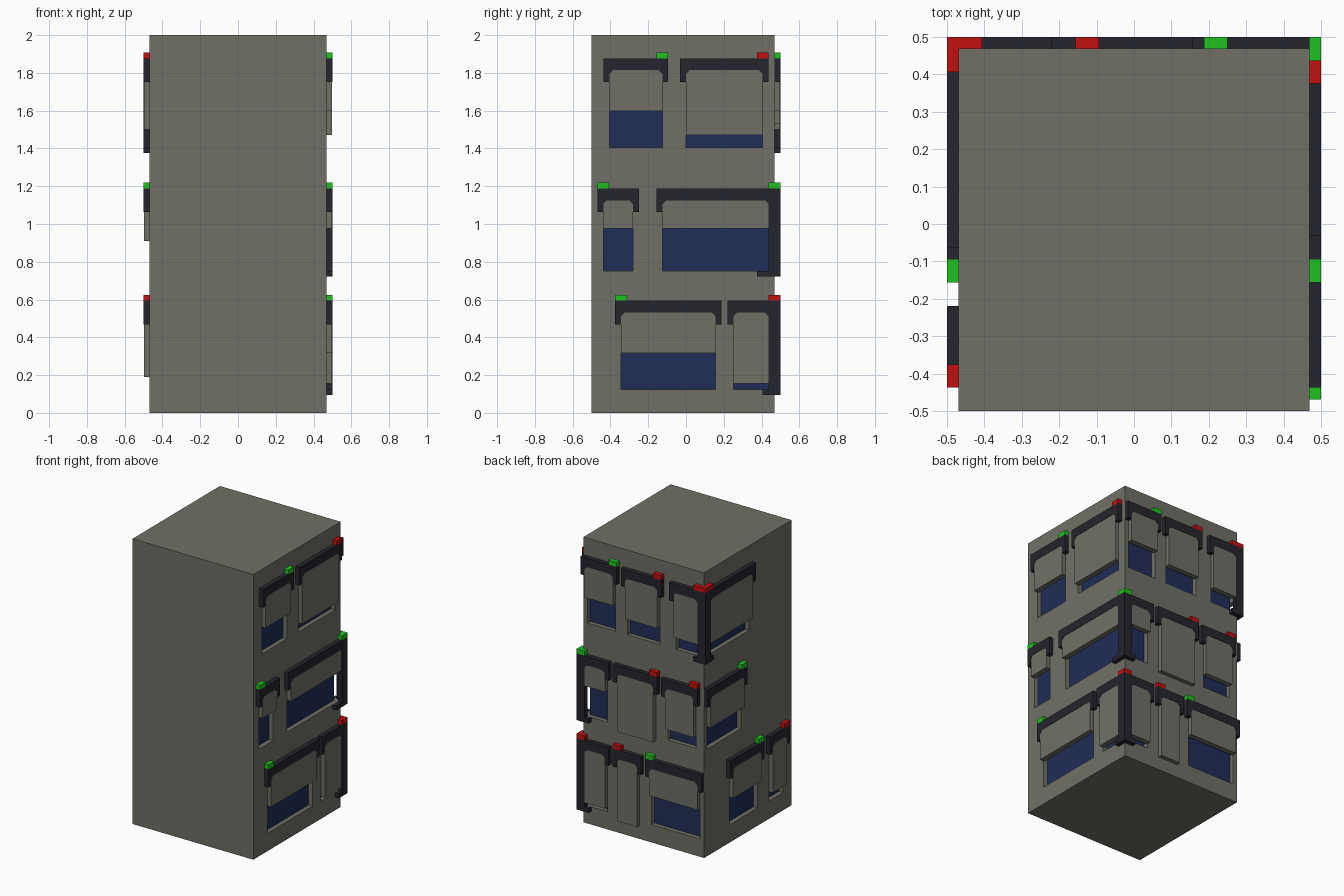
import bpy, bmesh

if "Cube" in bpy.data.objects:
    bpy.data.objects.remove(bpy.data.objects["Cube"])

T = 1 / 32            # one module: frame thickness and leg width
OUT = 0.5             # outer face of frames
WALL = OUT - T        # wall plane
GLASS = OUT - 2 * T   # recessed glass plane


def mat(name, r, g, b):
    m = bpy.data.materials.new(name)
    m.diffuse_color = (r, g, b, 1)
    m.use_nodes = True
    m.node_tree.nodes["Principled BSDF"].inputs["Base Color"].default_value = m.diffuse_color
    return m


GREY = mat("wall_grey", 0.163, 0.16, 0.135)
DARK = mat("frame_dark", 0.018, 0.018, 0.026)
BLUE = mat("glass_blue", 0.0145, 0.026, 0.095)
GREEN = mat("lamp_green", 0.013, 0.54, 0.015)
RED = mat("lamp_red", 0.54, 0.005, 0.005)


def place(side, u, d, z):
    """Position on a facade: u along the wall, d outward."""
    return {"right": (d, u, z), "left": (-d, u, z), "back": (u, d, z)}[side]


def prism(name, side, profile, d0, d1, material):
    """Extrude a (u, z) outline from depth d0 to d1."""
    bm = bmesh.new()
    lo, hi = [[bm.verts.new(place(side, u, d, z)) for u, z in profile] for d in (d0, d1)]
    bm.faces.new(lo)
    bm.faces.new(hi)
    n = len(profile)
    for i in range(n):
        j = (i + 1) % n
        bm.faces.new((lo[i], lo[j], hi[j], hi[i]))
    bmesh.ops.recalc_face_normals(bm, faces=bm.faces)
    me = bpy.data.meshes.new(name)
    bm.to_mesh(me)
    bm.free()
    me.materials.append(material)
    ob = bpy.data.objects.new(name, me)
    bpy.context.collection.objects.link(ob)
    return ob


def rect(u0, u1, z0, z1):
    return [(u0, z0), (u1, z0), (u1, z1), (u0, z1)]


# main block of the building
body = prism("building_block", "back", rect(-WALL, WALL, 0, 2), -OUT, WALL, GREY)
body.data.materials.append(BLUE)

# storey: (glass bottom, frame top)
ROWS = {1: (0.125, 0.594), 2: (0.752, 1.188), 3: (1.406, 1.877)}


def half_frame(e, s, corner, bot, top, foot):
    """Outline of one frame end at u=e, s points inward; corner ends become full posts with a foot."""
    c, inner = 0.02, top - 2 * T
    if corner:
        w = 2 * T
        leg = [(e, bot - T), (e + s * foot, bot - T), (e + s * foot, bot), (e + s * w, bot)]
    else:
        w = T
        leg = [(e, top - 4 * T), (e + s * w, top - 4 * T)]
    return [(e, top)] + leg + [(e + s * w, inner - c), (e + s * (w + c), inner)]


cutters = []


def window(side, a, b, row, shut, lamp, colour, foot=0.094):
    bot, top = ROWS[row]
    ca, cb = a <= -OUT, b >= OUT
    name = f"{side}_storey{row}_{len(cutters)}"
    # dark frame
    outline = half_frame(a, 1, ca, bot, top, foot) + half_frame(b, -1, cb, bot, top, foot)[::-1]
    prism("frame_" + name, side, outline, WALL, OUT, DARK)
    # roller shutter
    ia, ib = a + T * (1 + ca), b - T * (1 + cb)
    prism("shutter_" + name, side, rect(ia, ib, shut, top - 2 * T + 0.005),
          WALL - 0.008, OUT - 0.002, GREY)
    # lamp on top of the frame
    prism("lamp_" + name, side, rect(lamp[0], lamp[1], top, top + T), WALL, OUT, colour)
    # recess cutter, running past the building edge on corner windows
    cut = prism("cutter_" + name, side,
                rect(-0.6 if ca else ia, 0.6 if cb else ib, bot, top - 2 * T), GLASS, 0.6, GREY)
    cut.hide_render = True
    cutters.append(cut)


def left_end(a, w=2 * T):
    return (a, a + w)


def right_end(b, w=2 * T):
    return (b - w, b)


# right facade
window("right", -0.4375, -0.094, 3, 1.597, right_end(-0.094), GREEN)
window("right", -0.031, 0.4375, 3, 1.47, right_end(0.4375), RED)
window("right", -0.469, -0.25, 2, 0.975, left_end(-0.469), GREEN)
window("right", -0.156, 0.5, 2, 0.975, right_end(0.5), GREEN, 0.125)
window("right", -0.375, 0.1875, 1, 0.318, left_end(-0.375), GREEN)
window("right", 0.219, 0.5, 1, 0.156, right_end(0.5), RED)
# back facade
window("back", 0.1875, 0.469, 3, 1.597, left_end(0.1875), GREEN)
window("back", -0.156, 0.156, 3, 1.53, left_end(-0.156), RED)
window("back", -0.5, -0.219, 3, 1.5, left_end(-0.5, 3 * T), RED)
window("back", 0.25, 0.5, 2, 0.975, right_end(0.5), GREEN)
window("back", -0.125, 0.219, 2, 0.722, left_end(-0.125), RED)
window("back", -0.4375, -0.156, 2, 0.84, left_end(-0.4375), RED)
window("back", 0.25, 0.5, 1, 0.156, right_end(0.5), RED)
window("back", 0.0, 0.219, 1, 0.094, right_end(0.219), RED)
window("back", -0.469, -0.031, 1, 0.34, right_end(-0.031), GREEN)
# left facade
window("left", -0.0625, 0.5, 3, 1.5, right_end(0.5, 3 * T), RED)
window("left", 0.031, 0.469, 2, 0.91, left_end(0.031), GREEN)
window("left", -0.156, 0.219, 1, 0.32, left_end(-0.156), GREEN)
window("left", -0.4375, -0.219, 1, 0.19, left_end(-0.4375), RED)

# cut the recesses into the block
for c in cutters:
    m = body.modifiers.new(c.name, "BOOLEAN")
    m.operation = "DIFFERENCE"
    m.solver = "EXACT"
    m.object = c
deps = bpy.context.evaluated_depsgraph_get()
cut_mesh = bpy.data.meshes.new_from_object(body.evaluated_get(deps))
body.modifiers.clear()
body.data = cut_mesh
for c in cutters:
    bpy.data.objects.remove(c)

# recess floors are glass
cut_mesh.materials.clear()
cut_mesh.materials.append(GREY)
cut_mesh.materials.append(BLUE)
for p in cut_mesh.polygons:
    n, c = p.normal, p.center
    glass = (abs(n.x) > 0.9 and abs(abs(c.x) - GLASS) < 0.004 and n.x * c.x > 0) or \
            (n.y > 0.9 and abs(c.y - GLASS) < 0.004)
    p.material_index = 1 if glass else 0
